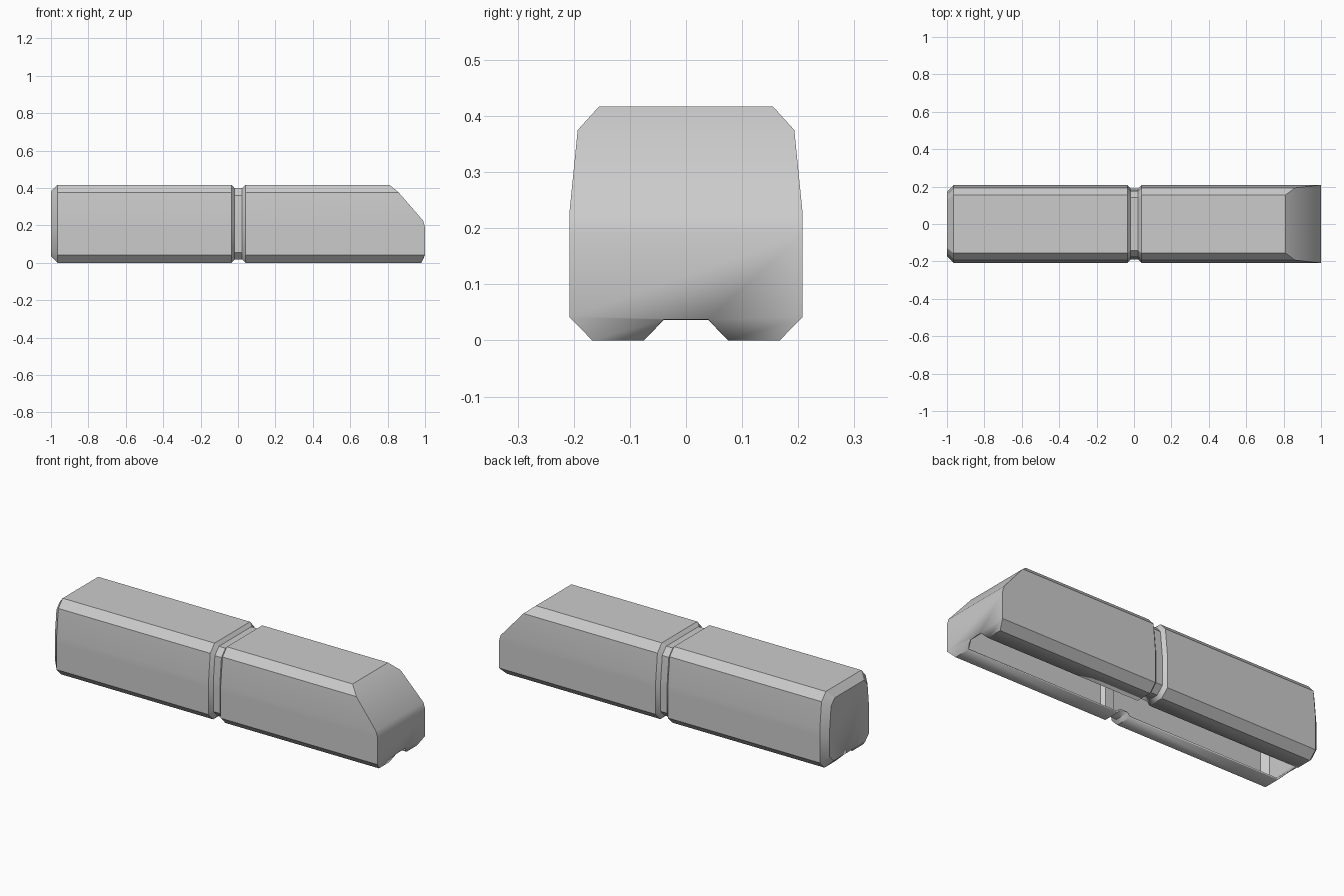
import bpy, bmesh

if "Cube" in bpy.data.objects:
    bpy.data.objects.remove(bpy.data.objects["Cube"])

# Half cross-section of the hollow body (y, z), from underside slot to roof
HALF = [(.075, 0), (.167, 0), (.208, .042), (.208, .19),
        (.208, .225), (.193, .375), (.155, .417)]
# Nose outline: x position for each height of the cross-section
NOSE_X = [.98, .98, 1.0, 1.0, .99, .86, .81]
MID_Z = .2085

bm = bmesh.new()


def ring(xs, inset=0.0, slot=.075):
    """Open loop of vertices around the section, shrunk by inset."""
    s = 1 - inset / MID_Z
    right = [(x, slot if i == 0 else y * s, MID_Z + (z - MID_Z) * s)
             for i, (x, (y, z)) in enumerate(zip(xs, HALF))]
    left = [(x, -y, z) for x, y, z in reversed(right)]
    return [bm.verts.new(p) for p in right + left]


# Rear bevel, rear car, joint groove, front car, sloped nose
stations = [(-1.0, .036, .04), (-.965, 0, .075), (-.035, 0, .075),
            (-.018, .018, .075), (.022, .018, .075), (.04, 0, .075)]
rings = [ring([x] * len(HALF), d, slot) for x, d, slot in stations]
rings.append(ring(NOSE_X))

# Outer skin, open along the underside slot
for a, b in zip(rings, rings[1:]):
    for i in range(len(a) - 1):
        bm.faces.new((a[i], a[i + 1], b[i + 1], b[i]))

# Rear wall
bm.faces.new(rings[0][::-1])

# Nose face in horizontal strips, with the notch at the bottom
v = rings[-1]
n = len(v) - 1
p = bm.verts.new((.998, .04, .037))
m = bm.verts.new((.998, -.04, .037))
bm.faces.new((v[0], v[1], v[2], p))
bm.faces.new((m, v[n - 2], v[n - 1], v[n]))
bm.faces.new((v[2], v[3], v[n - 3], v[n - 2], m, p))
for i in range(3, 6):
    bm.faces.new((v[i], v[i + 1], v[n - i - 1], v[n - i]))

mesh = bpy.data.meshes.new("train_body")
bm.to_mesh(mesh)
bm.free()
body = bpy.data.objects.new("train_body", mesh)
bpy.context.collection.objects.link(body)

# Smooth the gentle bends, keep bevels crisp
bpy.context.view_layer.objects.active = body
body.select_set(True)
bpy.ops.object.shade_smooth_by_angle(angle=.52)

# Thin shell wall
shell = body.modifiers.new("shell", 'SOLIDIFY')
shell.thickness = .01
shell.offset = -1
